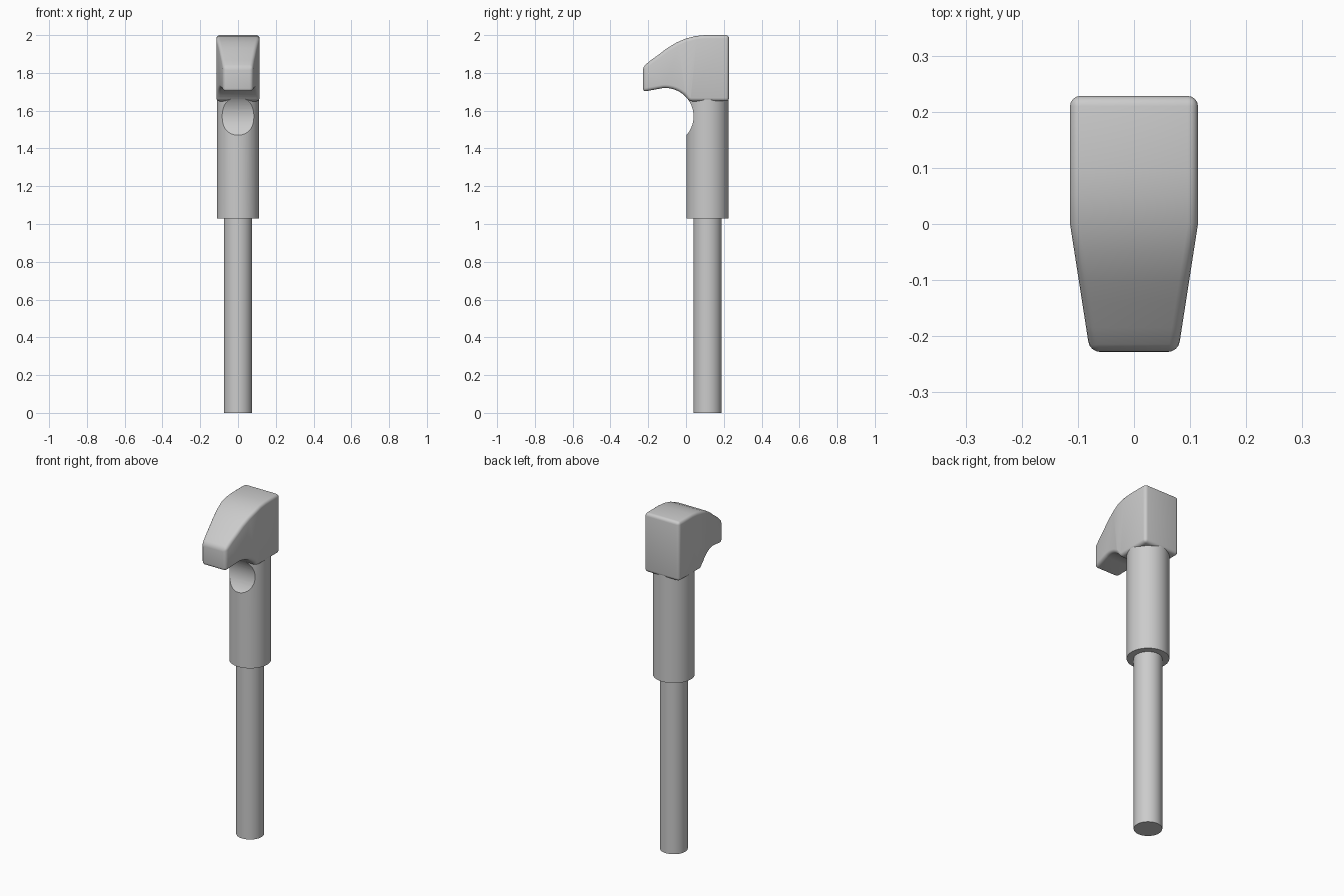
import bpy
import bmesh
import math

cube = bpy.data.objects.get("Cube")
if cube:
    bpy.data.objects.remove(cube, do_unlink=True)

AXIS_Y = 0.114          # shared axis of shaft and collar
THROAT = (-0.11, 1.57)  # centre of the throat curve (y, z)
THROAT_R = 0.15

grey = bpy.data.materials.new("plain grey")
grey.use_nodes = True
grey.diffuse_color = (0.6, 0.6, 0.6, 1)
grey.node_tree.nodes["Principled BSDF"].inputs["Base Color"].default_value = (0.6, 0.6, 0.6, 1)


def activate(obj):
    bpy.ops.object.select_all(action="DESELECT")
    obj.select_set(True)
    bpy.context.view_layer.objects.active = obj


def finish(obj):
    activate(obj)
    for mod in list(obj.modifiers):
        bpy.ops.object.modifier_apply(modifier=mod.name)
    bpy.ops.object.shade_smooth_by_angle(angle=math.radians(35))


def rod(name, radius, bottom, top):
    bpy.ops.mesh.primitive_cylinder_add(vertices=64, radius=radius, depth=top - bottom,
                                        location=(0, AXIS_Y, (bottom + top) / 2))
    obj = bpy.context.object
    obj.name = name
    obj.data.materials.append(grey)
    return obj


# Shaft
finish(rod("shaft", 0.075, 0, 1.05))

# Collar, with the throat scooped out of its front
collar = rod("collar", 0.112, 1.03, 1.70)
bpy.ops.mesh.primitive_cylinder_add(vertices=96, radius=THROAT_R, depth=0.6,
                                    location=(0, *THROAT), rotation=(0, math.pi / 2, 0))
cutter = bpy.context.object
cutter.name = "throat_cutter"
cutter.hide_render = True
scoop = collar.modifiers.new("scoop", "BOOLEAN")
scoop.operation = "DIFFERENCE"
scoop.solver = "EXACT"
scoop.object = cutter
finish(collar)
bpy.data.objects.remove(cutter, do_unlink=True)

# Head: side profile with curved crown and concave throat
profile = [(0.228, 1.65), (0.228, 2.0), (0.10, 2.0), (0.05, 1.995), (0.0, 1.982),
           (-0.05, 1.961), (-0.10, 1.931), (-0.14, 1.90), (-0.185, 1.868),
           (-0.228, 1.832), (-0.228, 1.70)]
for i in range(13):
    a = math.radians(95 - 63 * i / 12)
    profile.append((THROAT[0] + THROAT_R * math.cos(a), THROAT[1] + THROAT_R * math.sin(a)))

bm = bmesh.new()
side = bm.faces.new([bm.verts.new((-0.114, y, z)) for y, z in profile])
extruded = bmesh.ops.extrude_face_region(bm, geom=[side])["geom"]
bmesh.ops.translate(bm, vec=(0.228, 0, 0),
                    verts=[g for g in extruded if isinstance(g, bmesh.types.BMVert)])
# Fold line where the sides start to taper toward the nose
bmesh.ops.bisect_plane(bm, geom=bm.verts[:] + bm.edges[:] + bm.faces[:], dist=0.0005,
                       plane_co=(0, 0, 0), plane_no=(0, 1, 0))
for v in bm.verts:
    if v.co.y < 0:
        v.co.x *= 1 + 0.31 * v.co.y / 0.228
bmesh.ops.recalc_face_normals(bm, faces=bm.faces[:])
mesh = bpy.data.meshes.new("head")
bm.to_mesh(mesh)
bm.free()
head = bpy.data.objects.new("head", mesh)
bpy.context.collection.objects.link(head)
mesh.materials.append(grey)
rounding = head.modifiers.new("rounding", "BEVEL")
rounding.width = 0.018
rounding.segments = 4
rounding.limit_method = "ANGLE"
rounding.angle_limit = math.radians(30)
rounding.use_clamp_overlap = False
finish(head)
